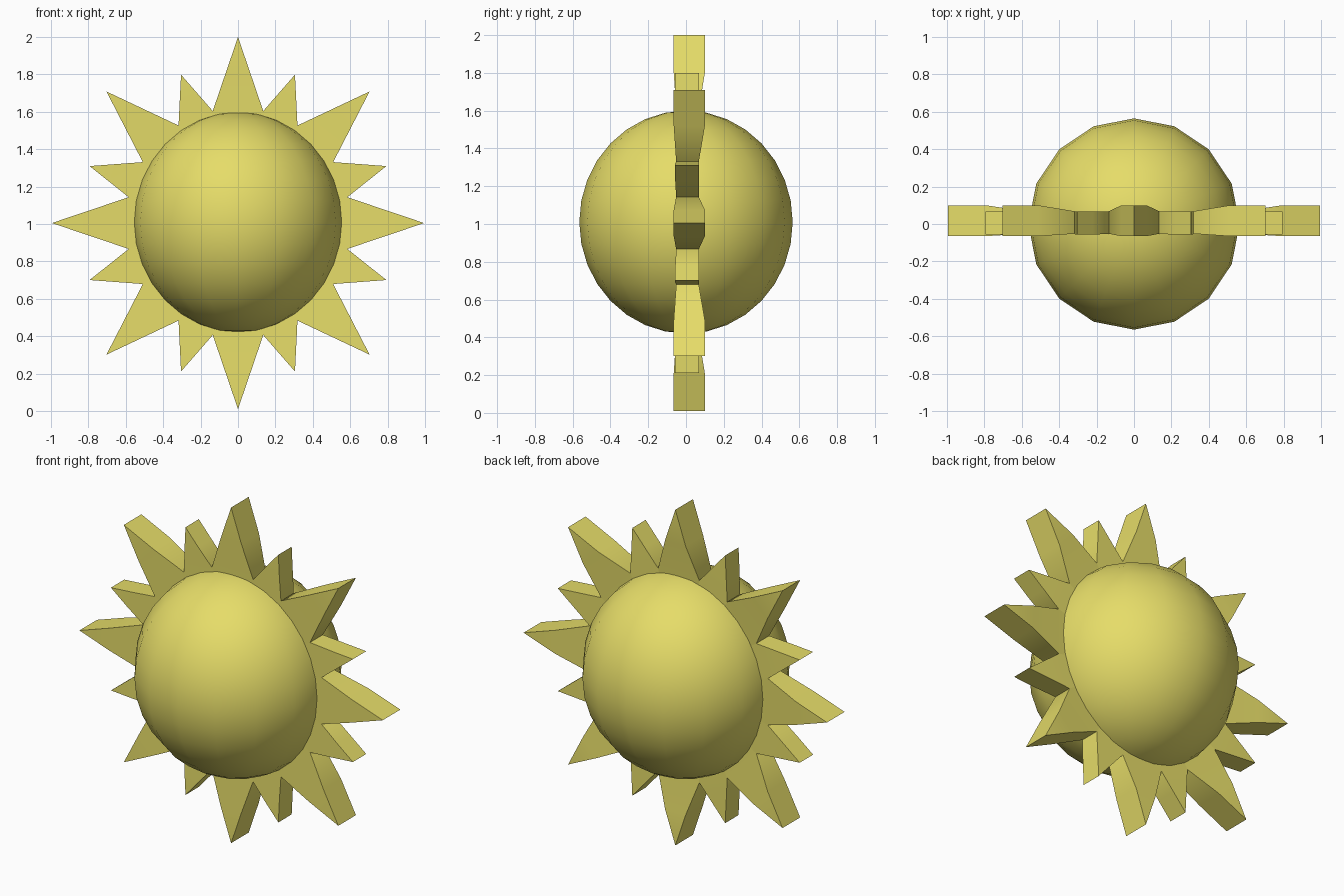
import bpy, bmesh
from math import radians, sin, cos

cube = bpy.data.objects.get("Cube")
if cube:
    bpy.data.objects.remove(cube, do_unlink=True)

CENTRE_Z = 1.005

yellow = bpy.data.materials.new("sun_yellow")
yellow.use_nodes = True
colour = (0.79, 0.72, 0.14, 1)
yellow.diffuse_color = colour
yellow.node_tree.nodes["Principled BSDF"].inputs["Base Color"].default_value = colour


def smooth(obj, angle):
    bpy.ops.object.select_all(action="DESELECT")
    obj.select_set(True)
    bpy.context.view_layer.objects.active = obj
    bpy.ops.object.shade_smooth_by_angle(angle=radians(angle))


def polar(rx, rz, degrees):
    a = radians(degrees)
    return rx * cos(a), CENTRE_Z + rz * sin(a)


def midpoint(p, q):
    return (p[0] + q[0]) / 2, (p[1] + q[1]) / 2


def make_ray(name, start, tip_angle, end, length, front, back):
    """Pointed slab: buried root, base on the ball, full-depth middle, tip edge."""
    tip = polar(length, length, tip_angle)
    bases = [polar(0.6, 0.615, a) for a in (start, end)]
    roots = [polar(0.42, 0.43, a) for a in (start, end)]
    mids = [midpoint(b, tip) for b in bases]
    bm = bmesh.new()

    def loop(pair, y0, y1):
        (ax, az), (bx, bz) = pair
        return [bm.verts.new(c) for c in
                ((ax, y0, az), (bx, y0, bz), (bx, y1, bz), (ax, y1, az))]

    loops = [loop(roots, -0.05, 0.065), loop(bases, -0.052, 0.068),
             loop(mids, front, back)]
    bm.faces.new(loops[0])
    for inner, outer in zip(loops, loops[1:]):
        for i in range(4):
            j = (i + 1) % 4
            bm.faces.new((inner[i], inner[j], outer[j], outer[i]))
    # tip edge closes the two sides and the two triangular faces
    f = bm.verts.new((tip[0], front, tip[1]))
    b = bm.verts.new((tip[0], back, tip[1]))
    m = loops[-1]
    for face in ((m[0], m[1], f), (m[2], m[3], b),
                 (m[1], m[2], b, f), (m[3], m[0], f, b)):
        bm.faces.new(face)
    bmesh.ops.recalc_face_normals(bm, faces=bm.faces)
    mesh = bpy.data.meshes.new(name)
    bm.to_mesh(mesh)
    bm.free()
    obj = bpy.data.objects.new(name, mesh)
    bpy.context.collection.objects.link(obj)
    mesh.materials.append(yellow)
    smooth(obj, 35)


# Ball
bpy.ops.mesh.primitive_uv_sphere_add(segments=16, ring_count=16, radius=1,
                                     location=(0, 0, 1.01))
ball = bpy.context.object
ball.name = "ball"
ball.scale = (0.565, 0.565, 0.59)
bpy.ops.object.transform_apply(location=False, rotation=False, scale=True)
ball.data.materials.append(yellow)
smooth(ball, 40)

# Rays: the same four repeat in every quarter
for quarter in range(4):
    q = quarter * 90
    for start, tip, end in ((-13, 0, 13), (32, 45, 58)):
        make_ray("long_ray", q + start, q + tip, q + end, 0.995, -0.065, 0.1)
    for start, tip, end in ((13, 21, 32), (58, 69, 77)):
        make_ray("short_ray", q + start, q + tip, q + end, 0.85, -0.057, 0.068)
